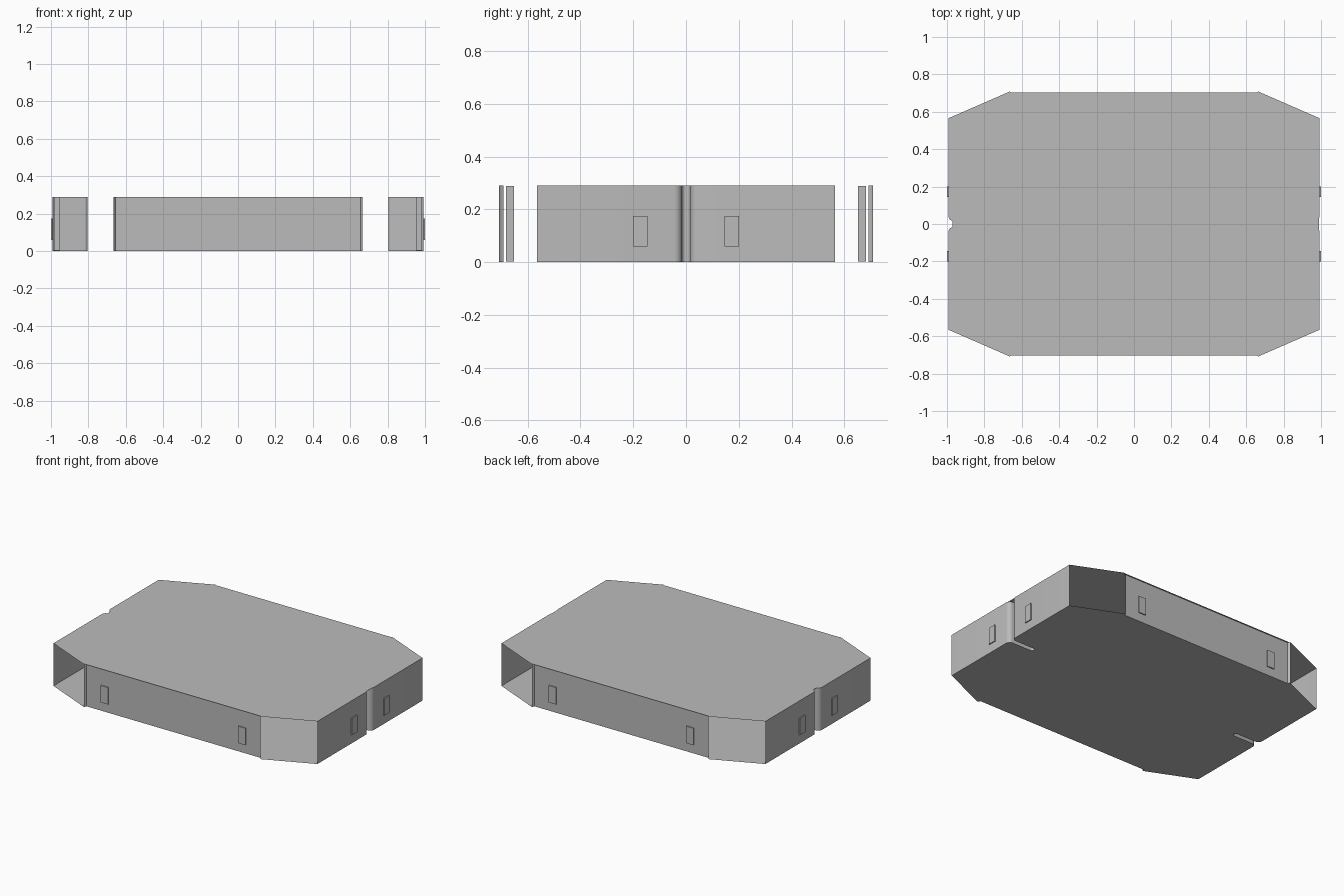
import bpy
import bmesh
from math import cos, sin, radians
from mathutils import Vector

cube = bpy.data.objects.get("Cube")
if cube:
    bpy.data.objects.remove(cube, do_unlink=True)

HEIGHT = 0.29
SIDE_X = 0.993
WALL_Y = 0.692

grey = bpy.data.materials.new("plain grey")
grey.use_nodes = True
grey.diffuse_color = (0.5, 0.5, 0.5, 1)
bsdf = next(n for n in grey.node_tree.nodes if n.type == "BSDF_PRINCIPLED")
bsdf.inputs["Base Color"].default_value = grey.diffuse_color
bsdf.inputs["Roughness"].default_value = 0.8


def finish(name, bm):
    mesh = bpy.data.meshes.new(name)
    bm.to_mesh(mesh)
    bm.free()
    mesh.materials.append(grey)
    mesh.shade_smooth()
    mesh.set_sharp_from_angle(angle=radians(30))
    obj = bpy.data.objects.new(name, mesh)
    bpy.context.collection.objects.link(obj)
    return obj


def arc(cx, cy, r, start, end, steps):
    angles = [radians(start + (end - start) * i / steps) for i in range(steps + 1)]
    return [(cx + r * cos(a), cy + r * sin(a)) for a in angles]


def box(name, center, size):
    bm = bmesh.new()
    bmesh.ops.create_cube(bm, size=1)
    bmesh.ops.scale(bm, vec=size, verts=bm.verts)
    bmesh.ops.translate(bm, vec=center, verts=bm.verts)
    return finish(name, bm)


# Quarter outline: slot end, rounded slot mouth, cut corner, small lip, long wall
quarter = arc(0.82, 0, 0.015, 162, 90, 4)
quarter += arc(SIDE_X - 0.03, 0.045, 0.03, -90, 0, 6)
quarter += [(SIDE_X, 0.565), (0.665, 0.708), (0.66, 0.703), (0.655, WALL_Y)]
outline = []
for sx, sy in ((1, 1), (-1, 1), (-1, -1), (1, -1)):
    part = [(x * sx, y * sy) for x, y in quarter]
    outline += part if sx == sy else part[::-1]

# Thin top and bottom panels
for name, z, up in (("top_panel", HEIGHT, True), ("bottom_panel", 0, False)):
    bm = bmesh.new()
    points = outline if up else outline[::-1]
    face = bm.faces.new([bm.verts.new((x, y, z)) for x, y in points])
    bmesh.ops.triangulate(bm, faces=[face])
    finish(name, bm)

# Wall band, left open at the four cut corners
bm = bmesh.new()
low = [bm.verts.new((x, y, 0)) for x, y in outline]
high = [bm.verts.new((x, y, HEIGHT)) for x, y in outline]
for i in range(len(outline)):
    j = (i + 1) % len(outline)
    step = Vector(outline[j]) - Vector(outline[i])
    if min(abs(step.x), abs(step.y)) < 0.1:
        bm.faces.new((low[i], low[j], high[j], high[i]))
finish("wall_band", bm)

# Raised tabs outside the walls, with upright ribs behind them
TAB_Z, TAB_H, TAB_W, TAB_T = 0.117, 0.115, 0.056, 0.007
for sx, side in ((1, "left"), (-1, "right")):
    for sy, end in ((1, "back"), (-1, "front")):
        box(f"{end}_{side}_long_tab",
            (sx * 0.517, sy * (WALL_Y + TAB_T / 2), TAB_Z), (TAB_W, TAB_T, TAB_H))
        box(f"{side}_{end}_side_tab",
            (sx * (SIDE_X + TAB_T / 2), sy * 0.173, TAB_Z), (TAB_T, TAB_W, TAB_H))
        box(f"{end}_{side}_long_rib",
            (sx * 0.517, sy * 0.667, HEIGHT / 2), (TAB_W, 0.03, HEIGHT - 0.004))
        box(f"{side}_{end}_side_rib",
            (sx * 0.968, sy * 0.173, HEIGHT / 2), (0.03, TAB_W, HEIGHT - 0.004))
